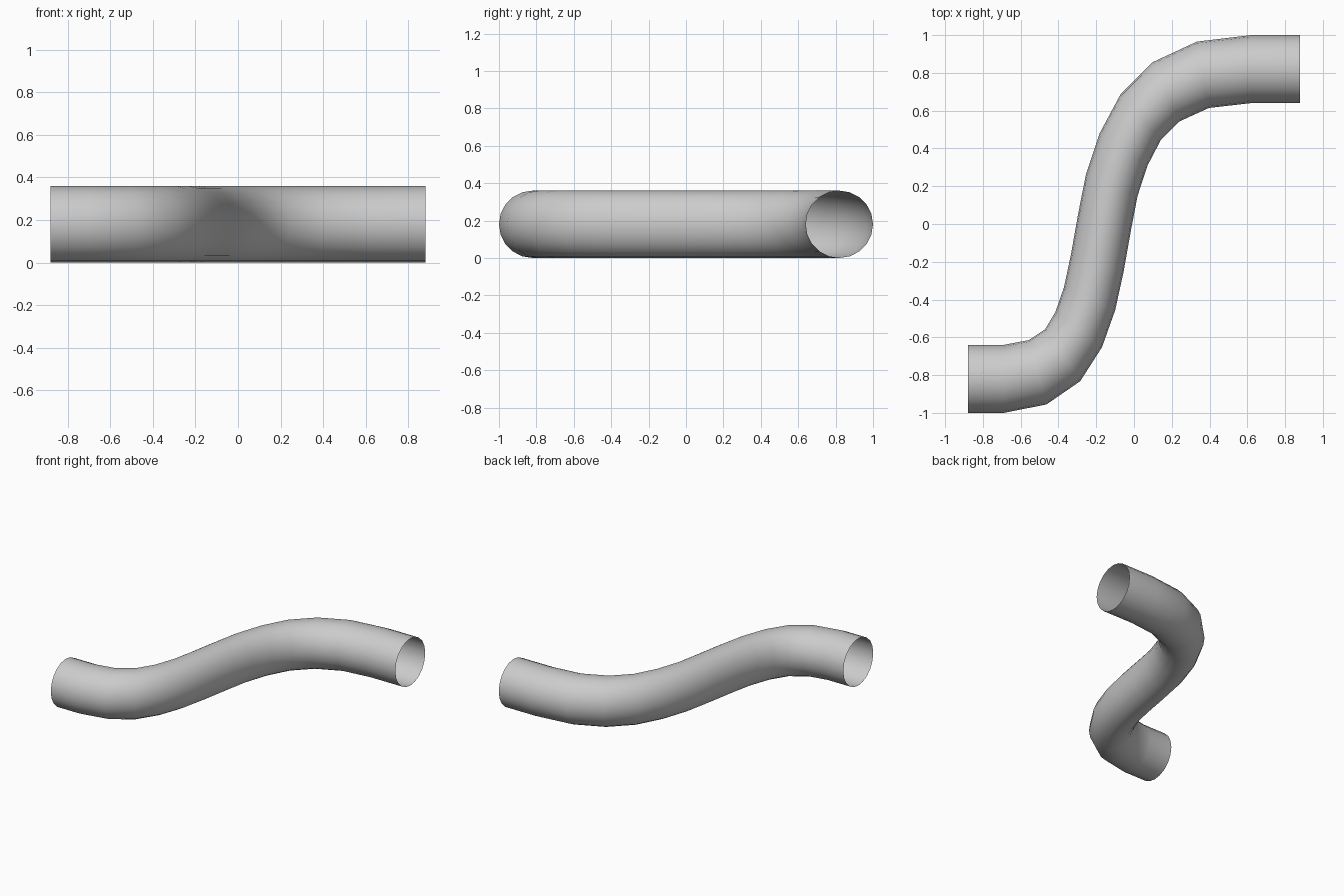
import bpy, bmesh
from math import sin, cos, tau
from mathutils import Vector

if "Cube" in bpy.data.objects:
    bpy.data.objects.remove(bpy.data.objects["Cube"])

RADIUS, SIDES, SQUASH = 0.18, 20, 0.8   # the bent pipe is narrowed along x

# centreline seen from above
path = [(-0.88, -0.82), (-0.69, -0.82), (-0.51, -0.785), (-0.378, -0.695),
        (-0.293, -0.56), (-0.235, -0.395), (-0.195, -0.21), (-0.155, 0.015),
        (-0.118, 0.205), (-0.055, 0.395), (0.035, 0.565), (0.17, 0.70),
        (0.365, 0.79), (0.62, 0.82), (0.88, 0.82)]
pts = [Vector((x / SQUASH, y)) for x, y in path]

# sweep a round section along the path, ends left open
bm = bmesh.new()
rings = []
for i, p in enumerate(pts):
    if i in (0, 1, len(pts) - 2, len(pts) - 1):
        t = Vector((1, 0))
    else:
        t = ((pts[i + 1] - p).normalized() + (p - pts[i - 1]).normalized()).normalized()
    ring = []
    for k in range(SIDES):
        a = tau * k / SIDES
        c = p + Vector((-t.y, t.x)) * RADIUS * cos(a)
        ring.append(bm.verts.new((c.x * SQUASH, c.y, RADIUS + RADIUS * sin(a))))
    rings.append(ring)

for r0, r1 in zip(rings, rings[1:]):
    for k in range(SIDES):
        n = (k + 1) % SIDES
        bm.faces.new((r0[k], r0[n], r1[n], r1[k])).smooth = True

mesh = bpy.data.meshes.new("bent_pipe")
bm.to_mesh(mesh)
bm.free()
bpy.context.collection.objects.link(bpy.data.objects.new("bent_pipe", mesh))
